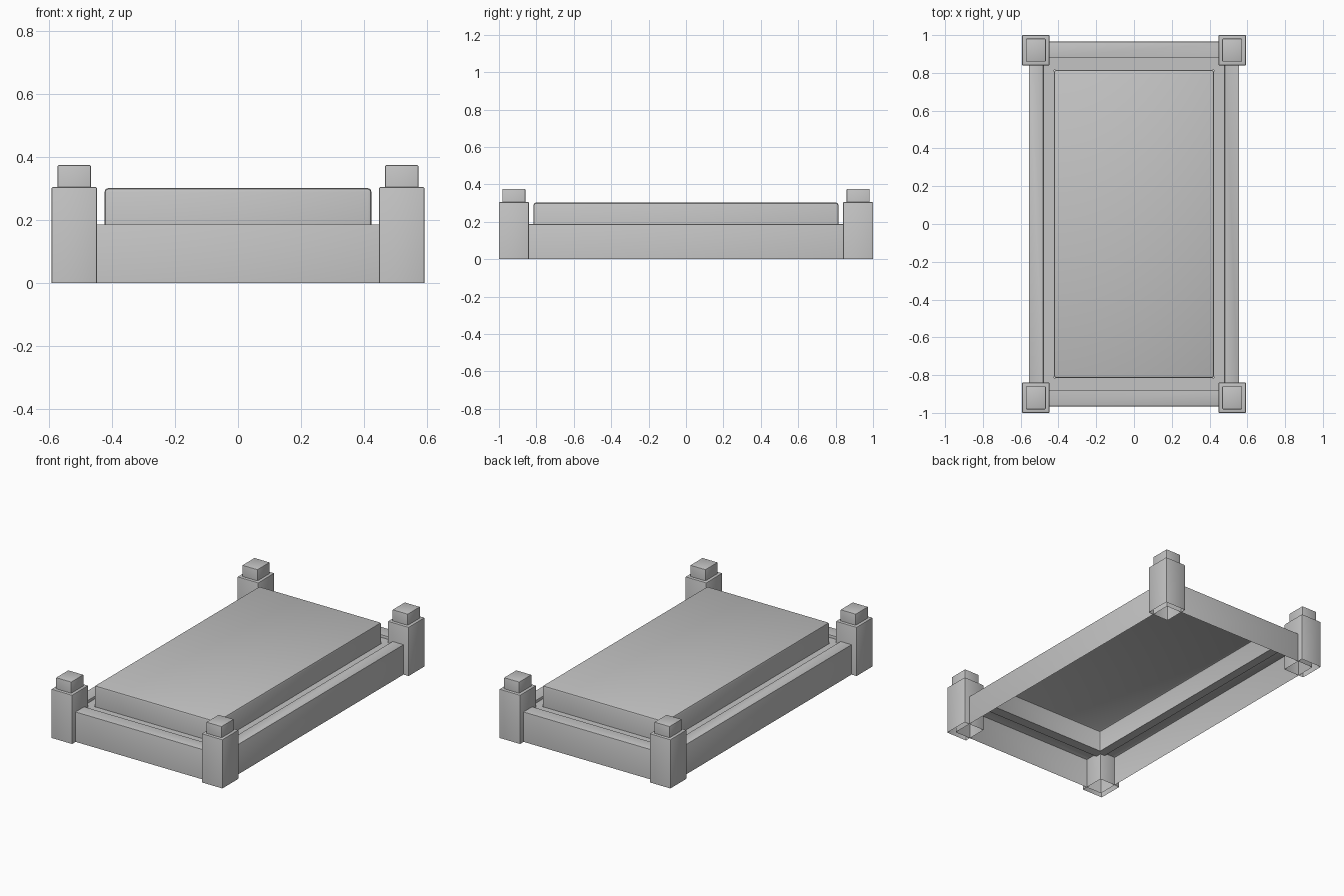
import bpy
import bmesh
import math

cube = bpy.data.objects.get("Cube")
if cube:
    bpy.data.objects.remove(cube, do_unlink=True)

# Single stone material
stone = bpy.data.materials.new("grey_stone")
stone.use_nodes = True
GREY = (0.55, 0.55, 0.55, 1.0)
stone.diffuse_color = GREY
shader = stone.node_tree.nodes["Principled BSDF"]
shader.inputs["Base Color"].default_value = GREY
shader.inputs["Roughness"].default_value = 0.8


def stepped_shell(name, rings, center=(0, 0), cap=True, bevel=0.005):
    """Loft rectangular rings (half_x, half_y, z); the bottom stays open."""
    cx, cy = center
    bm = bmesh.new()
    loops = [[bm.verts.new((cx + sx * hx, cy + sy * hy, z))
              for sx, sy in ((-1, -1), (1, -1), (1, 1), (-1, 1))]
             for hx, hy, z in rings]
    for low, high in zip(loops, loops[1:]):
        for i in range(4):
            j = (i + 1) % 4
            bm.faces.new((low[i], low[j], high[j], high[i]))
    if cap:
        bm.faces.new(loops[-1])

    # Soften the outward corners only
    bm.normal_update()
    edges = [e for e in bm.edges
             if len(e.link_faces) == 2 and e.calc_face_angle_signed() > 0.5]
    bmesh.ops.bevel(bm, geom=edges, offset=bevel, offset_type='OFFSET',
                    segments=2, profile=0.5, affect='EDGES', clamp_overlap=True)

    mesh = bpy.data.meshes.new(name)
    bm.to_mesh(mesh)
    bm.free()
    mesh.materials.append(stone)
    obj = bpy.data.objects.new(name, mesh)
    bpy.context.collection.objects.link(obj)
    bpy.ops.object.select_all(action='DESELECT')
    obj.select_set(True)
    bpy.context.view_layer.objects.active = obj
    bpy.ops.object.shade_smooth_by_angle(angle=math.radians(40))
    return obj


# Low surround with a sunken ledge around the slab
RAIL_TOP, LEDGE = 0.187, 0.17
stepped_shell("kerb_surround", [
    (0.557, 0.965, 0), (0.557, 0.965, RAIL_TOP),
    (0.48, 0.878, RAIL_TOP), (0.48, 0.878, LEDGE),
    (0.424, 0.815, LEDGE)], cap=False, bevel=0.003)

# Raised slab, hollow underneath
stepped_shell("slab", [(0.424, 0.815, LEDGE), (0.424, 0.815, 0.302)], bevel=0.012)

# Corner posts, each with a smaller block on top
for side, sx in (("right", -1), ("left", 1)):
    for end, sy in (("front", -1), ("back", 1)):
        stepped_shell(f"{end}_{side}_post", [
            (0.072, 0.08, 0), (0.072, 0.08, 0.305),
            (0.053, 0.061, 0.305), (0.053, 0.061, 0.375)],
            center=(sx * 0.52, sy * 0.92), bevel=0.004)
